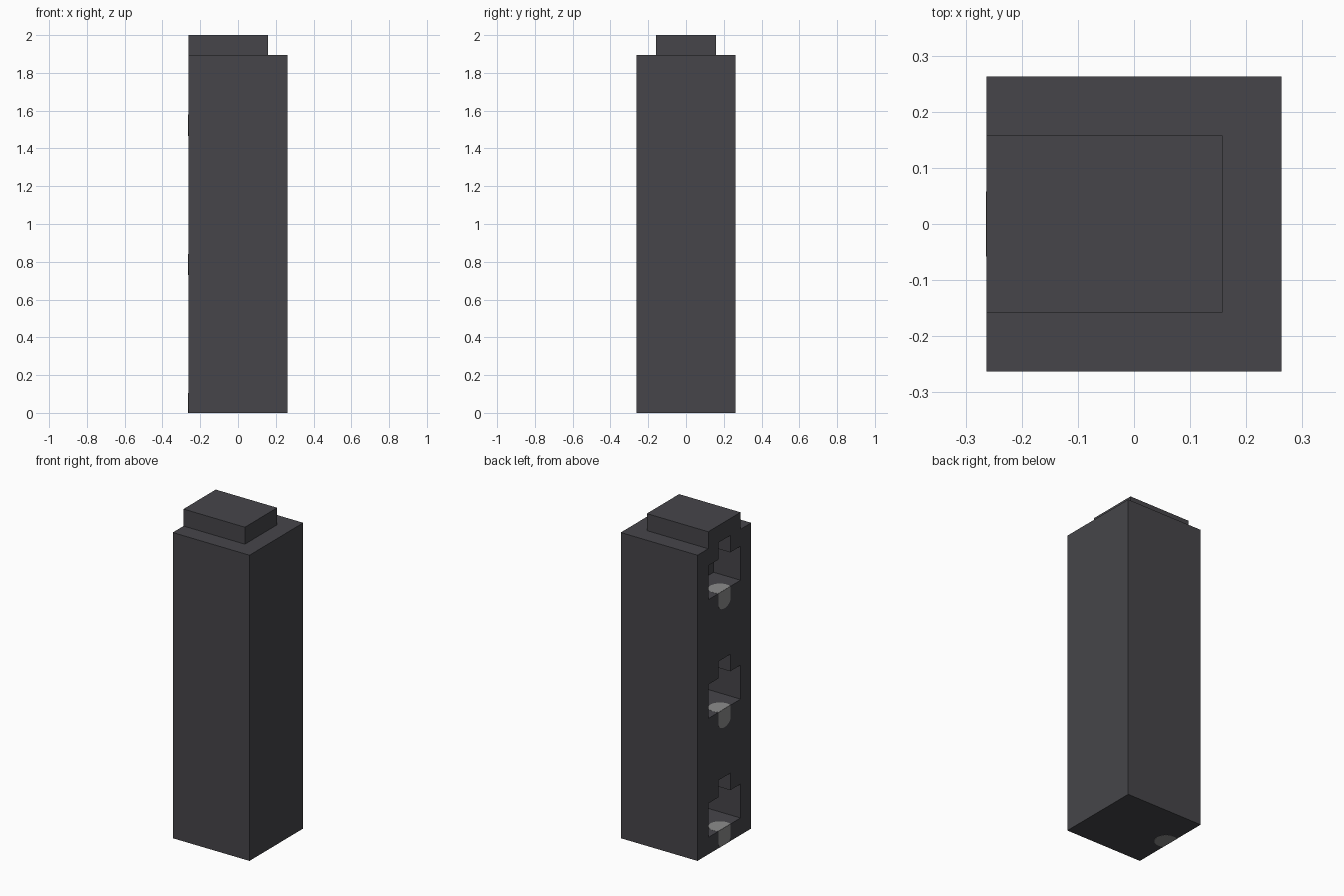
import bpy, bmesh, math
from mathutils import Vector

if "Cube" in bpy.data.objects:
    bpy.data.objects.remove(bpy.data.objects["Cube"])

U = 2 / 19                 # grid unit of the design
HALF = 2.5 * U             # half width of the post
FACE = -HALF               # socketed side
SKIN = 0.001               # half thickness of the plates


def material(name, rgb):
    m = bpy.data.materials.new(name)
    m.use_nodes = True
    col = (*rgb, 1)
    m.diffuse_color = col
    bsdf = next(n for n in m.node_tree.nodes if n.type == "BSDF_PRINCIPLED")
    bsdf.inputs["Base Color"].default_value = col
    return m


charcoal = material("charcoal", (0.061, 0.060, 0.068))
grey = material("light grey", (0.265, 0.265, 0.265))


def prism(name, points, offset, mat):
    """Extrude a flat outline of 3D points along an offset."""
    bm = bmesh.new()
    base = bm.faces.new([bm.verts.new(p) for p in points])
    out = bmesh.ops.extrude_face_region(bm, geom=[base])
    moved = [v for v in out["geom"] if isinstance(v, bmesh.types.BMVert)]
    bmesh.ops.translate(bm, verts=moved, vec=Vector(offset))
    bmesh.ops.recalc_face_normals(bm, faces=bm.faces)
    me = bpy.data.meshes.new(name)
    bm.to_mesh(me)
    bm.free()
    me.materials.append(mat)
    ob = bpy.data.objects.new(name, me)
    bpy.context.collection.objects.link(ob)
    return ob


def box(name, x0, x1, half_y, z0, z1, mat):
    pts = [(x0, -half_y, z0), (x1, -half_y, z0), (x1, half_y, z0), (x0, half_y, z0)]
    return prism(name, pts, (0, 0, z1 - z0), mat)


def boolean(target, tool, operation):
    mod = target.modifiers.new(tool.name, "BOOLEAN")
    mod.operation = operation
    mod.solver = "EXACT"
    mod.object = tool
    tool.hide_render = True
    tool.hide_viewport = True
    tool.display_type = "WIRE"


# Post with the sliding tongue on top
post = box("post", FACE, HALF, HALF, 0, 18 * U, charcoal)
tongue = box("tongue", FACE, 1.5 * U, 1.5 * U, 17 * U, 19 * U, charcoal)
boolean(post, tongue, "UNION")


def socket(name, z, depth):
    """Wide slot with a narrow notch above it."""
    side = [(1.5, 1), (1.5, 3), (0.55, 3), (0.55, 4)]
    outline = side + [(-y, h) for y, h in reversed(side)]
    pts = [(FACE - 0.05, y * U, z + h * U) for y, h in outline]
    boolean(post, prism(name, pts, (depth + 0.05, 0, 0), charcoal), "DIFFERENCE")


def disc(name, z):
    """Round plate trimmed by the socketed side."""
    r, inset = 0.066, 0.03
    start = math.acos(-inset / r)
    pts = []
    for i in range(25):
        a = -start + 2 * start * i / 24
        pts.append((FACE + inset + r * math.cos(a), r * math.sin(a), z - SKIN))
    prism(name, pts, (0, 0, 2 * SKIN), grey)


def tab(name, z):
    """Plate with a rounded lower end, below a socket."""
    w, shoulder, drop = 0.058, 0.028, 0.036
    pts = [(FACE - SKIN, -w, z + U), (FACE - SKIN, w, z + U)]
    for i in range(17):
        a = math.pi * i / 16
        h = z + shoulder - drop * math.sin(a)
        pts.append((FACE - SKIN, w * math.cos(a), max(h, 0)))
    prism(name, pts, (2 * SKIN, 0, 0), grey)


# Three sockets up the side, each with its grey catch
for label, level, depth in (("lower", 0, 4 * U), ("middle", 7, 4 * U), ("upper", 14, 1.75 * U)):
    socket(label + "_socket_cutter", level * U, depth)
    disc(label + "_catch_top", (level + 1) * U)
    tab(label + "_catch_front", level * U)

# Underside of the lowest catch
disc("catch_underside", SKIN * 0.5)
